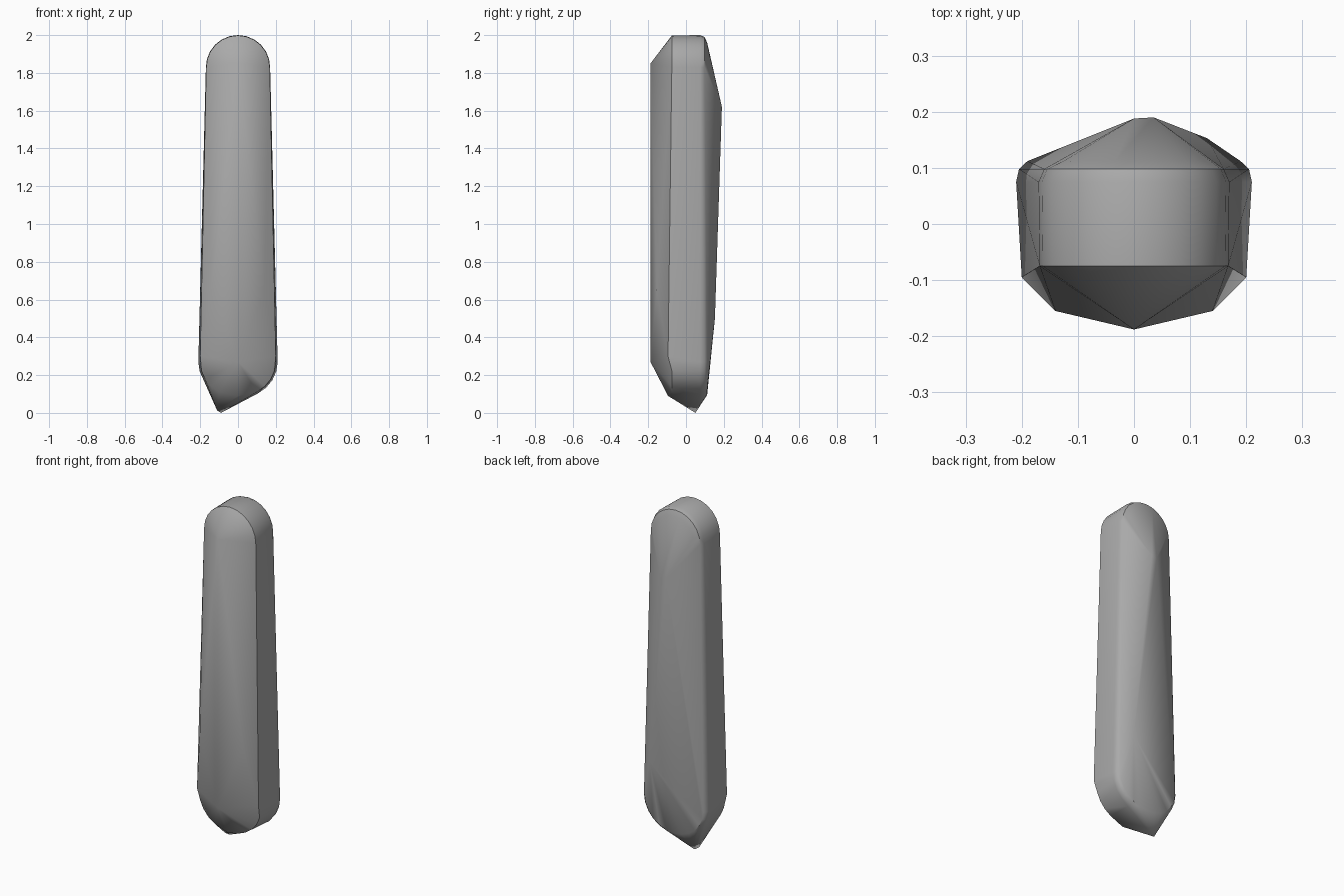
import bpy
import bmesh
import math

cube = bpy.data.objects.get("Cube")
if cube:
    bpy.data.objects.remove(cube, do_unlink=True)

# Plain grey stone
stone = bpy.data.materials.new("grey stone")
stone.use_nodes = True
grey = (0.4, 0.4, 0.4, 1)
stone.diffuse_color = grey
stone.node_tree.nodes["Principled BSDF"].inputs["Base Color"].default_value = grey


def outline(y, top_r, low_r, steps=12):
    """Tapered slot outline: round top, straight sides, round bottom."""
    points = []
    for i in range(steps + 1):
        a = math.pi * i / steps
        c, s = math.cos(a), math.sin(a)
        points.append((top_r * c, y, 1.83 + top_r * s))
        points.append((low_r * c, y, 0.27 - low_r * 0.92 * s))
    return points


# Rounded rim, from front to back
points = outline(-0.075, 0.168, 0.2)
points += outline(0.075, 0.17, 0.21)
points += outline(0.098, 0.16, 0.205)
points += outline(0.112, 0.13, 0.19)

# Front ridge and its lower shoulders
points += [(0, -0.188, 0.27), (0, -0.188, 1.85)]
for side in (-1, 1):
    points += [(side * 0.2, -0.095, 0.3), (side * 0.14, -0.155, 0.65)]
points.append((0, -0.095, 0.09))

# Back ridge and its lower shoulder
points += [(0, 0.188, 1.62), (0.035, 0.19, 1.62), (0.13, 0.153, 0.5)]

# Off-centre lower tip
points += [(-0.09, 0.05, 0), (-0.11, 0.035, 0.012)]

bm = bmesh.new()
for p in points:
    bm.verts.new(p)
hull = bmesh.ops.convex_hull(bm, input=bm.verts)
loose = {v for v in hull["geom_interior"] + hull["geom_unused"]
         if isinstance(v, bmesh.types.BMVert)}
bmesh.ops.delete(bm, geom=list(loose), context="VERTS")
bmesh.ops.recalc_face_normals(bm, faces=bm.faces)
mesh = bpy.data.meshes.new("stone_shard")
bm.to_mesh(mesh)
bm.free()
mesh.materials.append(stone)
shard = bpy.data.objects.new("stone_shard", mesh)
bpy.context.collection.objects.link(shard)

# Soften the worn edges, keep the ridges crisp
bpy.ops.object.select_all(action="DESELECT")
shard.select_set(True)
bpy.context.view_layer.objects.active = shard
bpy.ops.object.shade_smooth_by_angle(angle=math.radians(35))
